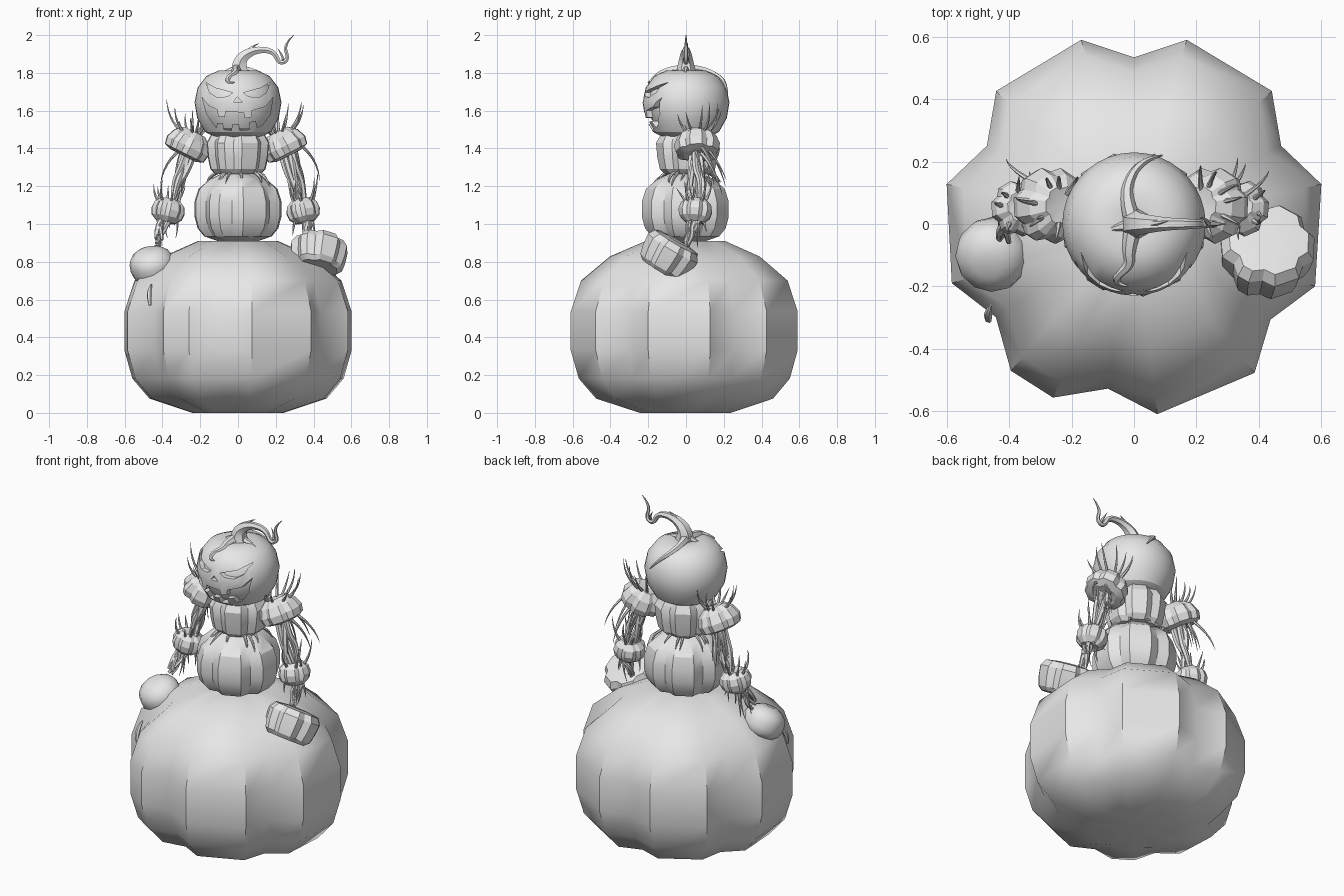
import bpy, bmesh, random
from math import sin, cos, radians, pi
from mathutils import Vector

random.seed(4)
if "Cube" in bpy.data.objects:
    bpy.data.objects.remove(bpy.data.objects["Cube"])

grey = bpy.data.materials.new("plain grey")
grey.use_nodes = True
grey.diffuse_color = (0.8, 0.8, 0.8, 1)
grey.node_tree.nodes["Principled BSDF"].inputs["Base Color"].default_value = (0.8, 0.8, 0.8, 1)


def activate(ob):
    bpy.ops.object.select_all(action='DESELECT')
    ob.select_set(True)
    bpy.context.view_layer.objects.active = ob


def finish(name, bm):
    bmesh.ops.recalc_face_normals(bm, faces=bm.faces)
    me = bpy.data.meshes.new(name)
    bm.to_mesh(me)
    bm.free()
    ob = bpy.data.objects.new(name, me)
    bpy.context.collection.objects.link(ob)
    me.materials.append(grey)
    return ob


def smooth(ob, angle):
    activate(ob)
    bpy.ops.object.shade_smooth_by_angle(angle=radians(angle))


def loft(name, profile, ring, radius, height, center, axis=(0, 0, 1), angle=30):
    """Sweep a (radius, height) profile around a ring of (angle, factor)."""
    bm = bmesh.new()
    quat = Vector((0, 0, 1)).rotation_difference(Vector(axis))

    def vert(x, y, z):
        return bm.verts.new(Vector(center) + quat @ Vector((x, y, z)))
    rows = []
    for r, h in profile:
        z = (h - 0.5) * height
        if r == 0:
            rows.append([vert(0, 0, z)] * len(ring))
        else:
            rows.append([vert(r * f * radius * cos(radians(a)), r * f * radius * sin(radians(a)), z)
                         for a, f in ring])
    for low, high in zip(rows, rows[1:]):
        for i in range(len(ring)):
            j = (i + 1) % len(ring)
            bm.faces.new(list(dict.fromkeys((low[i], low[j], high[j], high[i]))))
    ob = finish(name, bm)
    smooth(ob, angle)
    return ob


def strands(name, paths):
    """One mesh of tapering tubes; each path is (points, radii)."""
    cu = bpy.data.curves.new(name, 'CURVE')
    cu.dimensions = '3D'
    cu.bevel_depth = 1
    cu.bevel_resolution = 1
    cu.use_fill_caps = True
    for points, radii in paths:
        sp = cu.splines.new('NURBS')
        sp.points.add(len(points) - 1)
        for i, p in enumerate(points):
            sp.points[i].co = (*p, 1)
            t = i / (len(points) - 1) * (len(radii) - 1)
            k = min(int(t), len(radii) - 2)
            sp.points[i].radius = radii[k] + (radii[k + 1] - radii[k]) * (t - k)
        sp.order_u = 3
        sp.use_endpoint_u = True
        sp.resolution_u = 4
    ob = bpy.data.objects.new(name, cu)
    bpy.context.collection.objects.link(ob)
    cu.materials.append(grey)
    activate(ob)
    bpy.ops.object.convert(target='MESH')
    smooth(ob, 40)


def jitter(a):
    return Vector([random.uniform(-a, a) for _ in range(3)])


def tuft(center, radius, up, out, count, width=0.009):
    """Curved thorns rising from a circle, leaning outwards."""
    paths = []
    for i in range(count):
        a = 2 * pi * i / count + random.uniform(-.3, .3)
        d = Vector((cos(a), sin(a), 0))
        base = Vector(center) + d * radius
        k = random.uniform(.45, 1.1)
        lift = Vector((0, 0, up * k))
        tip = base + d * out * random.uniform(.4, 1.2) + lift + jitter(.015)
        paths.append(([base, base + d * out * k + lift * .4, tip], [width, width * .8, .001]))
    return paths


# Lobed outline: two corners per lobe, one valley between lobes
valleys = [90, 152, 214, 261, 325, 388]
lobes = sorted((v + d, 0.87 if d == 0 else 1.0) for v in valleys for d in (-16, 0, 16))
circle = [(i * 10, 1) for i in range(36)]
gourd = [(0, .02), (.4, 0), (.78, .083), (.93, .2), (1, .365), (1, .59),
         (.91, .77), (.66, .91), (.35, 1), (0, .985)]
drum = [(0, .03), (.72, 0), (.88, .12), (.96, .4), (1, .75), (.85, .95), (.4, 1), (0, .98)]
skirt = [(0, .1), (.6, 0), (.93, .1), (1, .4), (.84, .75), (.5, 1), (0, .92)]
bead = [(0, .1), (.55, 0), (.9, .22), (1, .5), (.9, .78), (.55, 1), (0, .9)]

# Body
loft("lower_body", gourd, lobes, .615, .91, (0, 0, .455), angle=40)
loft("waist", gourd, lobes, .235, .365, (0, 0, 1.087))
loft("chest", drum, lobes, .17, .22, (0, .01, 1.375))
strands("chest_thorns", tuft((0, .01, 1.275), .11, -.09, .08, 15))

# Head with carved face over an inner lining
skull = [(0, .97), (.2, .99), (.45, 1), (.73, .92), (.93, .75), (1, .53), (.94, .3),
         (.76, .1), (.5, .01), (.2, .01), (0, .03)]
head = loft("head", skull, circle, .23, .36, (0, 0, 1.632))
loft("head_lining", skull, circle, .203, .31, (0, 0, 1.632))

eye = [(.17, 1.75), (.12, 1.72), (.03, 1.695), (.055, 1.675), (.11, 1.67), (.15, 1.695)]
mouth = [(-.19, 1.67), (-.155, 1.625), (-.11, 1.605), (-.105, 1.57), (-.07, 1.565), (-.065, 1.595),
         (.03, 1.59), (.035, 1.56), (.07, 1.565), (.075, 1.6), (.145, 1.62), (.185, 1.67),
         (.17, 1.58), (.13, 1.525), (.1, 1.51), (.095, 1.545), (.06, 1.54), (.06, 1.5),
         (.01, 1.495), (.005, 1.53), (-.03, 1.53), (-.035, 1.495), (-.075, 1.5), (-.08, 1.535),
         (-.11, 1.535), (-.115, 1.51), (-.165, 1.58)]
nose = [(-.025, 1.645), (-.005, 1.672), (.025, 1.645)]
for outline in (eye, [(-x, z) for x, z in eye], mouth, nose):
    bm = bmesh.new()
    face = bm.faces.new([bm.verts.new((x, -.4, z)) for x, z in outline])
    side = bmesh.ops.extrude_face_region(bm, geom=[face])["geom"]
    bmesh.ops.translate(bm, vec=(0, .36, 0), verts=[g for g in side if isinstance(g, bmesh.types.BMVert)])
    cutter = finish("face_cutter", bm)
    cutter.hide_render = True
    mod = head.modifiers.new("carve", 'BOOLEAN')
    mod.object = cutter
    mod.solver = 'EXACT'
    activate(head)
    bpy.ops.object.modifier_move_to_index(modifier=mod.name, index=0)
    bpy.ops.object.modifier_apply(modifier=mod.name)
    bpy.data.objects.remove(cutter)

# Stem, its side thorns and the roots gripping the head
strands("stem", [
    ([(.01, 0, 1.79), (0, 0, 1.85), (.04, 0, 1.9), (.11, 0, 1.925), (.19, 0, 1.915), (.22, 0, 1.845),
      (.27, 0, 1.87), (.24, 0, 1.95), (.295, 0, 2)], [.055, .042, .03, .02, .016, .013, .011, .009, .002]),
    ([(.04, 0, 1.89), (.06, 0, 1.935), (.11, .01, 1.955)], [.018, .01, .001]),
    ([(.24, 0, 1.87), (.23, .02, 1.9), (.21, .02, 1.93)], [.009, .006, .001]),
    ([(0, 0, 1.82), (-.03, .08, 1.82), (-.01, .16, 1.79), (.04, .21, 1.75), (.09, .22, 1.69)],
     [.03, .018, .012, .003]),
    ([(0, 0, 1.82), (-.02, -.08, 1.815), (-.01, -.13, 1.8), (-.06, -.17, 1.77), (-.05, -.195, 1.745),
      (-.02, -.2, 1.75)], [.03, .018, .012, .003]),
    ([(0, 0, 1.82), (-.05, -.01, 1.815), (-.09, -.02, 1.8)], [.025, .012, .002]),
    ([(0, 0, 1.82), (.1, 0, 1.815), (.15, -.01, 1.785)], [.025, .012, .002])])

# Arms: shoulder and elbow gourds joined by bundled vines
for label, s, sx, ex, wx in (("left", 1, .24, .345, .385), ("right", -1, -.26, -.37, -.415)):
    shoulder, elbow = Vector((sx, .06, 1.425)), Vector((ex, .05, 1.07))
    wrist = Vector((wx, -.03, .9))
    loft(label + "_shoulder", skirt, lobes, .125, .14, shoulder, (-s * .45, 0, .9), 25)
    loft(label + "_elbow", bead, lobes, .092, .125, elbow, (-s * .2, .1, .95), 25)
    vines = []
    for start, end, count, r in ((shoulder, elbow, 6, .017), (elbow, wrist, 5, .014)):
        for _ in range(count):
            a, b = start + jitter(.035), end + jitter(.03)
            mids = [a.lerp(b, t) + jitter(.025) for t in (.35, .7)]
            vines.append(([a, *mids, b], [r, r, r * .6]))
    # Loose tendrils hanging from the shoulder and elbow
    for _ in range(6):
        a = shoulder + jitter(.05)
        dx, dy = s * random.uniform(.04, .16), random.uniform(.03, .18)
        vines.append(([a, a + Vector((dx * .9, dy * .6, -.07)), a + Vector((dx, dy, -.22))],
                      [.01, .008, .001]))
    for _ in range(4):
        a = elbow + jitter(.04)
        vines.append(([a, a + Vector((s * .02, 0, -.1)) + jitter(.03),
                       a + Vector((s * .01, -.02, -.2)) + jitter(.03)], [.01, .008, .001]))
    strands(label + "_arm_vines", vines)
    strands(label + "_arm_thorns",
            tuft(shoulder + Vector((-s * .02, 0, .05)), .045, .16, .08, 11)
            + tuft(elbow + Vector((0, 0, .04)), .045, .14, .045, 8)
            + tuft(elbow + Vector((0, 0, -.03)), .04, -.11, .02, 5))

# Hands: a cut gourd on the left, a smooth one on the right
loft("left_hand", drum, lobes, .155, .18, (.425, -.09, .835), (.1, .5, .85))
loft("right_hand", gourd, circle[::3], .118, .18, (-.455, -.1, .785), (-.15, -.4, .85), 40)

# Small hooked thorn on the front of the lower body
strands("body_thorn", [([(-.46, -.26, .68), (-.475, -.3, .64), (-.465, -.31, .57)], [.004, .02, .008])])
